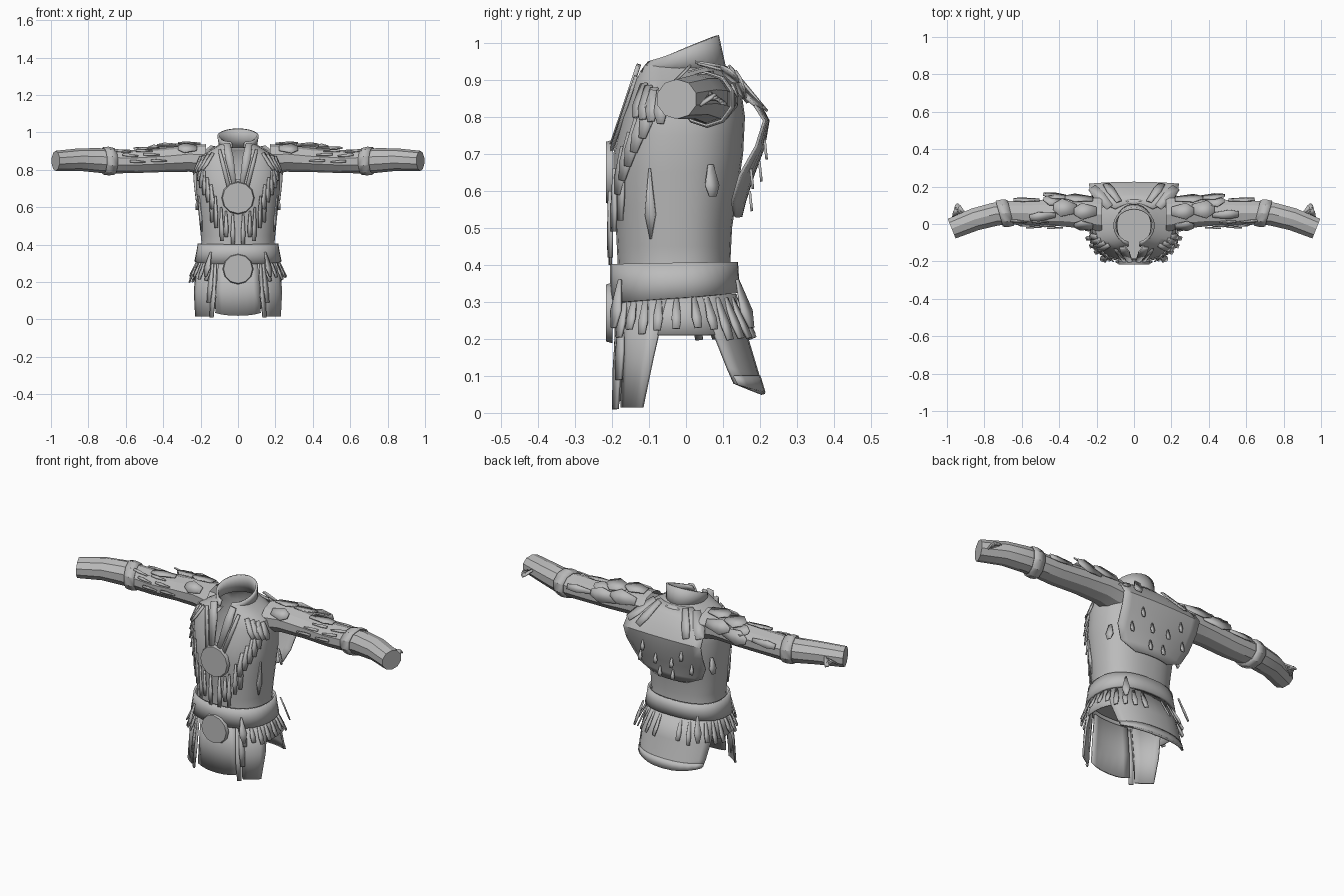
import bpy, bmesh, math, random
from mathutils import Vector, Matrix

random.seed(4)
if "Cube" in bpy.data.objects:
    bpy.data.objects.remove(bpy.data.objects["Cube"], do_unlink=True)

cloth = bpy.data.materials.new("grey_leather")
cloth.use_nodes = True
GREY = (0.5, 0.5, 0.5, 1)
cloth.diffuse_color = GREY
cloth.node_tree.nodes["Principled BSDF"].inputs["Base Color"].default_value = GREY


def finish(name, bm, thick=0.0):
    bmesh.ops.recalc_face_normals(bm, faces=bm.faces)
    me = bpy.data.meshes.new(name)
    bm.to_mesh(me)
    bm.free()
    me.materials.append(cloth)
    ob = bpy.data.objects.new(name, me)
    bpy.context.collection.objects.link(ob)
    if thick:
        mod = ob.modifiers.new("thickness", "SOLIDIFY")
        mod.thickness, mod.offset = thick, 0
    bpy.ops.object.select_all(action="DESELECT")
    ob.select_set(True)
    bpy.context.view_layer.objects.active = ob
    bpy.ops.object.shade_smooth_by_angle(angle=math.radians(30))


def loft(name, rows, closed=False, thick=0.0, cap=None, drop=None):
    """Skin rows of points; cap is the row to close; drop(center) removes faces."""
    bm = bmesh.new()
    grid = [[bm.verts.new(p) for p in row] for row in rows]
    n = len(grid[0])
    for lo, hi in zip(grid, grid[1:]):
        for i in range(n if closed else n - 1):
            j = (i + 1) % n
            bm.faces.new((lo[i], lo[j], hi[j], hi[i]))
    if cap is not None:
        bm.faces.new(grid[cap])
    if drop:
        gone = [f for f in bm.faces if drop(f.calc_center_median())]
        bmesh.ops.delete(bm, geom=gone, context="FACES")
    finish(name, bm, thick)


def lerp_table(table, t):
    """Linear lookup in rows whose first entry is the key."""
    for a, b in zip(table, table[1:]):
        if t <= b[0]:
            k = max(0, (t - a[0]) / (b[0] - a[0]))
            return [p + (q - p) * k for p, q in zip(a[1:], b[1:])]
    return table[-1][1:]


# height, half width, front y, back y
BODY = [(0.0, .25, -.19, .22), (.2, .235, -.185, .16), (.3, .215, -.185, .13),
        (.4, .195, -.185, .12), (.5, .205, -.19, .125), (.6, .215, -.197, .14),
        (.7, .225, -.197, .155), (.8, .225, -.175, .16), (.87, .205, -.15, .15),
        (.92, .12, -.128, .13), (.94, .09, -.12, .10)]


def signed_pow(v, e):
    return math.copysign(abs(v) ** e, v)


def body(deg, z, off=0.0):
    """Point on the torso; 0 degrees is front, 90 is the left side."""
    hw, yf, yb = lerp_table(BODY, z)
    a = math.radians(deg)
    c, s = signed_pow(math.cos(a), .85), signed_pow(math.sin(a), .85)
    mid = -.02
    depth = mid - yf if c > 0 else yb - mid
    return Vector((s * (hw + off), mid - c * (depth + off), z))


def panel(name, a0, a1, z_rows, off, thick=.008, steps=8, taper0=0, taper1=0, dip=0):
    """Cloth panel on the torso; tapers narrow each edge, dip lowers the hem centre."""
    rows = []
    for k, z in enumerate(z_rows):
        d = z_rows[0] - z
        b0, b1 = a0 + taper0 * d, a1 - taper1 * d
        hem = dip * k / (len(z_rows) - 1)
        rows.append([body(b0 + (b1 - b0) * i / steps,
                          z + hem * (2 * i / steps - 1) ** 2, off) for i in range(steps + 1)])
    loft(name, rows, thick=thick)


def strip(name, top, end, w0, w1, out, thick=.007, tip=.75):
    """Flat tapered leather strip facing the direction out."""
    top, end = Vector(top), Vector(end)
    side = (end - top).cross(Vector(out)).normalized()
    rows = [[p - side * w / 2, p + side * w / 2] for p, w in
            ((top, w0), (top.lerp(end, .65), w1), (end, w1 * tip))]
    loft(name, rows, thick=thick)


def fringe(name, deg, z, length, w0, w1, off=.015, flare=.015, lean=0, tip=.75):
    top, end = body(deg, z, off), body(deg + lean, z - length, off + flare)
    strip(name, top, end, w0, w1, (top.x, top.y + .02, 0), tip=tip)


# Torso shell with an open neckline and a closed waist
loft("torso", [[body(i * 10 + 5, z) for i in range(36)]
               for z in (.33, .4, .45, .5, .55, .6, .65, .7, .75, .8, .84, .87, .9, .92, .94)],
     closed=True, cap=0,
     drop=lambda c: c.y < -.05 and c.z > .75 and abs(c.x) < (c.z - .73) * .26)

# Tilted standing collar, flaring upward
rows = []
for k in (0, .5, 1):
    row = []
    for i in range(25):
        a = math.radians(18 + 324 * i / 24)
        up = .945 + .0375 * (1 - math.cos(a))
        row.append((math.sin(a) * (.095 + .01 * k), -.01 - math.cos(a) * (.115 - .022 * k),
                    .92 + (up - .92) * k))
    rows.append(row)
loft("collar", rows, thick=.012)

# Belt, sitting lower at the front, and short side skirt
loft("belt", [[body(i * 10, z + lift * math.cos(i * math.pi / 18), .014) for i in range(36)]
              for z, lift in ((.405, -.003), (.36, -.008), (.31, -.014))],
     closed=True, thick=.012)
for s in (1, -1):
    panel("side_skirt", s * 60, s * 135, (.32, .26, .21), .003, .006, 10)

# Long front panels and back tail
panel("front_panel", -25, 25, (.31, .15, .02), .004, .008, 6, dip=.015)
for s in (1, -1):
    panel("front_side_panel", s * 32, s * 82, (.31, .15, .015), .006, .01, 4,
          taper1=s * 75)
panel("back_tail", 110, 250, (.32, .2, .1, .05), .004, .01, 10, 75, 75, dip=.03)
panel("tail_hem", 129, 231, (.1, .055), .009, .005, 10, 75, 75, dip=.02)

# Back yoke: height, half width, centre y, edge y
YOKE = [(.93, .10, .11, .08), (.89, .19, .155, .12), (.84, .235, .195, .18),
        (.79, .24, .222, .212), (.72, .235, .21, .19), (.64, .225, .18, .145),
        (.57, .19, .158, .125), (.53, .1, .148, .132)]
loft("back_yoke", [[(hw * t / 5, yc + (ye - yc) * (t / 5) ** 2, z) for t in range(-5, 6)]
                   for z, hw, yc, ye in YOKE], thick=.008)

# Round medallions
for name, z, y, r in (("chest_medallion", .65, -.207, .088), ("belt_medallion", .27, -.207, .082)):
    bm = bmesh.new()
    m = Matrix.Translation((0, y, z)) @ Matrix.Rotation(math.pi / 2, 4, "X")
    bmesh.ops.create_cone(bm, cap_ends=True, segments=12, radius1=r, radius2=r * .94,
                          depth=.018, matrix=m)
    finish(name, bm)

# Sleeve: x, centre y, centre z, y radius, z radius, slant
ARM = [(.17, .05, .855, .095, .082, 0), (.26, .056, .862, .085, .072, 0),
       (.4, .062, .852, .077, .064, 0), (.55, .057, .845, .072, .062, .1),
       (.66, .06, .845, .066, .064, .25), (.74, .053, .85, .063, .066, .3),
       (.85, .025, .855, .06, .06, .35), (.975, -.025, .848, .055, .054, .4)]


def arm(x, deg, grow=0.0):
    """Point around the sleeve; 0 degrees is up, 90 is the back."""
    cy, cz, ry, rz, sl = lerp_table(ARM, x)
    a = math.radians(deg)
    dy = math.sin(a) * (ry + grow)
    return Vector((x + dy * sl, cy + dy, cz + math.cos(a) * (rz + grow)))


def flip(p, s):
    return Vector((p[0] * s, p[1], p[2]))


def sleeve_ring(x, s, grow=0.0, n=10):
    return [flip(arm(x, i * 360 / n, grow), s) for i in range(n)]


def arm_strip(name, s, x, deg, length, w0, w1, low, high, turn=0, tip=.75):
    a, b = arm(x, deg, low), arm(x + length, deg + turn, high)
    strip(name, flip(a, s), flip(b, s), w0, w1, flip(arm(x, deg, .1) - a, s), tip=tip)


for s in (1, -1):
    loft("sleeve", [sleeve_ring(r[0], s) for r in ARM], closed=True, cap=-1)
    loft("elbow_band", [sleeve_ring(x, s, g) for x, g in ((.66, .004), (.69, .009), (.72, .006))],
         closed=True, thick=.006)

    # Broad pointed plates layered over the shoulder and upper sleeve
    for x, deg, length, w, high, tip in (
            (.2, 10, .12, .09, .016, .4), (.22, 60, .15, .08, .02, .3),
            (.22, -45, .1, .07, .014, .4), (.31, 15, .12, .1, .02, .35),
            (.33, 70, .15, .08, .03, .4), (.38, 40, .1, .07, .03, .3),
            (.42, -10, .14, .05, .01, .6), (.5, 65, .13, .04, .01, .7)):
        arm_strip("shoulder_plate", s, x, deg, length, w * .5, w, .004, high,
                  random.uniform(-8, 8), tip)

    # Narrow tassels along the sleeve front
    for i in range(6):
        arm_strip("sleeve_tassel", s, .38 + .04 * i, (-95, -65, -40)[i % 3], .09,
                  .006, .015, .003, .008, 6)

    # Tassel cluster behind the wrist
    for i in range(5):
        a = arm(.89 + .014 * i, 78 + 8 * i, -.002)
        b = a + Vector((.04 - .014 * i, .04, .015 * (i - 2)))
        strip("wrist_tassel", flip(a, s), flip(b, s), .012, .025, (0, .2, 1))

    # Lapel along the neckline
    strip("lapel", (s * .02, -.202, .72), (s * .06, -.128, .94), .022, .045, (0, -1, .5), .012)
    strip("lapel_edge", (s * .05, -.202, .71), (s * .1, -.135, .91), .02, .02, (s * .3, -1, .5))

    # Broad strips draped over the chest and shoulder
    for i in range(5):
        fringe("yoke_strip", s * (36 + 7 * i), .72 + .038 * i, .13, .02, .036,
               .005, .01, s * -3, .5)
    for i in range(4):
        fringe("upper_strip", s * (46 + 9 * i), .89 - .006 * i, .09, .022, .036,
               .006, .01, s * 4, .5)

    # Tassels hanging below the chest medallion
    for deg, z, length, off in ((5, .57, .17, .01), (13, .58, .14, .014), (19, .6, .18, .018),
                                (27, .66, .17, .014), (35, .72, .2, .006)):
        fringe("chest_tassel", s * deg, z, length, .008, .024, off, .01)

    # Long diamond on each side and pointed flaps behind the arms
    fringe("side_diamond", s * 68, .66, .19, .004, .03, .003, .002, 0, .1)
    fringe("side_flap", s * 116, .67, .085, .015, .04, .004, .025, 0, .5)

    # Fringe hanging from the belt
    for i in range(11):
        fringe("belt_fringe", s * (37 + i * 13), .31, random.uniform(.075, .115),
               .012, .026, .008, .022)
    for deg, off in ((36, .025), (142, .05)):
        fringe("belt_feather", s * deg, .36, .13, .008, .04, off, .02, 0, .4)
    for deg, length in ((28, .3), (33, .22)):
        fringe("long_tassel", s * deg, .31, length, .014, .03, .012, .008)

    # Small drops on the back yoke
    for x, z, y in ((.05, .68, .198), (.12, .74, .212), (.16, .66, .175), (.04, .6, .172)):
        strip("back_drop", (s * x, y, z), (s * x, y + .006, z - .055), .005, .022, (0, 1, 0))
    # Straps from the collar over the yoke and down behind the shoulder
    strip("back_strap", (s * .08, .12, .935), (s * .15, .215, .82), .03, .045, (0, 1, 1))
    strip("shoulder_strap", (s * .13, .09, .925), (s * .225, .195, .83), .04, .06, (s * .3, .7, 1))
